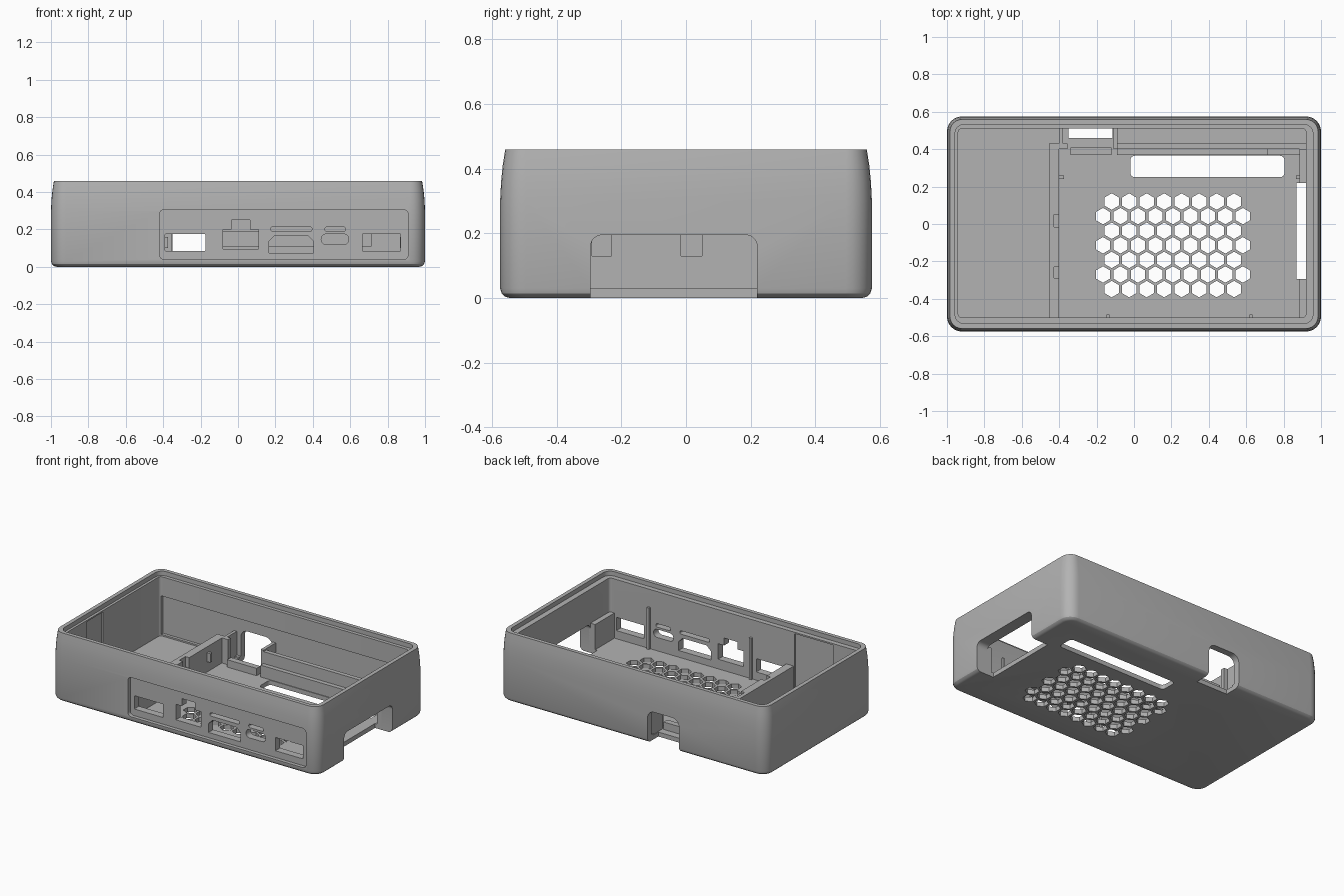
import bpy, bmesh, math

cube = bpy.data.objects.get("Cube")
if cube:
    bpy.data.objects.remove(cube, do_unlink=True)

grey = bpy.data.materials.new("plain_grey")
grey.use_nodes = True
colour = (0.45, 0.45, 0.45, 1)
grey.diffuse_color = colour
grey.node_tree.nodes["Principled BSDF"].inputs["Base Color"].default_value = colour


def rounded(u0, u1, v0, v1, r, n=6):
    """Rounded rectangle outline, counter-clockwise."""
    corners = [(u1 - r, v1 - r), (u0 + r, v1 - r), (u0 + r, v0 + r), (u1 - r, v0 + r)]
    pts = []
    for q, (cu, cv) in enumerate(corners):
        for i in range(n + 1):
            a = (q + i / n) * math.pi / 2
            pts.append((cu + r * math.cos(a), cv + r * math.sin(a)))
    return pts


def loft(bm, rings):
    """Skin a stack of equal-count rings and cap both ends."""
    rows = [[bm.verts.new(p) for p in ring] for ring in rings]
    for a, b in zip(rows, rows[1:]):
        for i in range(len(a)):
            j = (i + 1) % len(a)
            bm.faces.new((a[i], a[j], b[j], b[i]))
    bm.faces.new(rows[0][::-1])
    bm.faces.new(rows[-1])


def prism(bm, pts, axis, lo, hi):
    """Extrude a 2D outline along the x, y or z axis."""
    place = {"x": lambda u, v, w: (w, u, v),
             "y": lambda u, v, w: (u, w, v),
             "z": lambda u, v, w: (u, v, w)}[axis]
    loft(bm, [[place(u, v, w) for u, v in pts] for w in (lo, hi)])


def box(bm, x0, x1, y0, y1, z0, z1):
    prism(bm, [(x0, y0), (x1, y0), (x1, y1), (x0, y1)], "z", z0, z1)


def finish(bm, name):
    bmesh.ops.recalc_face_normals(bm, faces=bm.faces)
    mesh = bpy.data.meshes.new(name)
    bm.to_mesh(mesh)
    bm.free()
    mesh.materials.append(grey)
    ob = bpy.data.objects.new(name, mesh)
    bpy.context.collection.objects.link(ob)
    return ob


def activate(ob):
    bpy.ops.object.select_all(action="DESELECT")
    ob.select_set(True)
    bpy.context.view_layer.objects.active = ob


def cut(ob, bm):
    cutter = finish(bm, "cutter")
    cutter.hide_render = True
    mod = ob.modifiers.new("cut", "BOOLEAN")
    mod.operation, mod.solver, mod.object = "DIFFERENCE", "EXACT", cutter
    activate(ob)
    bpy.ops.object.modifier_apply(modifier=mod.name)
    bpy.data.objects.remove(cutter, do_unlink=True)


def ring(x0, x1, y0, y1, r, z):
    return [(x, y, z) for x, y in rounded(x0, x1, y0, y1, r)]


# Outer shell: rounded bottom edge, gently tapering top
bm = bmesh.new()
profile = [(0, .03), (.004, .016), (.014, .005), (.03, 0), (.3, 0),
           (.36, .003), (.41, .008), (.46, .016)]
loft(bm, [ring(-1 + d, 1 - d, -.575 + d, .575 - d, .08 - d, z) for z, d in profile])
shell = finish(bm, "case_shell")

# Cavity with a stepped lip around the rim
bm = bmesh.new()
inner, lip = (-.94, .92, -.5, .51, .02), (-.957, .957, -.533, .533, .05)
loft(bm, [ring(*inner, .03), ring(*inner, .43), ring(*lip, .43), ring(*lip, .6)])
cut(shell, bm)

# Undercut in the back wall and shallow niches in the front and side walls
bm = bmesh.new()
box(bm, -.93, .91, .45, .53, .04, .3)
box(bm, -.75, -.46, -.512, -.45, .04, .42)
box(bm, -.95, -.9, -.27, -.1, .04, .42)
cut(shell, bm)

# Recessed port panel on the front
bm = bmesh.new()
prism(bm, rounded(-.42, .91, .04, .305, .025), "y", -.7, -.55)
cut(shell, bm)

# Port holes through the front panel
bm = bmesh.new()
for u0, u1, v0, v1, r in [(-.39, -.175, .085, .175, .004), (.665, .87, .085, .175, .004),
                          (.175, .395, .19, .213, .01), (.465, .575, .19, .213, .01),
                          (.445, .592, .12, .175, .026)]:
    prism(bm, rounded(u0, u1, v0, v1, r), "y", -.7, -.45)
prism(bm, [(-.08, .095), (.11, .095), (.11, .2), (.065, .2), (.065, .25),
           (-.035, .25), (-.035, .2), (-.08, .2)], "y", -.7, -.45)
prism(bm, [(.165, .075), (.405, .075), (.405, .135), (.375, .165),
           (.195, .165), (.165, .135)], "y", -.7, -.45)

# Honeycomb vents and long slot in the floor
for row in range(7):
    count = 8 + row % 2
    for i in range(count):
        cx = .208 + (i - (count - 1) / 2) * .0935
        cy = .12 - row * .078
        prism(bm, [(cx + .044 * math.sin(k * math.pi / 3), cy + .044 * math.cos(k * math.pi / 3))
                   for k in range(6)], "z", -.1, .1)
prism(bm, rounded(-.02, .805, .25, .365, .025), "z", -.1, .1)

# Side opening and back notch, both open through the floor
prism(bm, rounded(-.295, .22, -.2, .195, .035), "x", .87, 1.1)
prism(bm, rounded(-.35, -.115, -.2, .22, .05), "y", .46, .7)
cut(shell, bm)

# Divider between the compartments, with two notches on its inner strip
bm = bmesh.new()
box(bm, -.455, -.428, -.505, .43, .02, .2)
for y0, y1, top in [(-.505, -.29, .2), (-.29, -.23, .13), (-.23, -.015, .2),
                    (-.015, .05, .13), (.05, .43, .2)]:
    box(bm, -.428, -.4, y0, y1, .02, top)
finish(bm, "divider_wall")

# Rear inner wall and its stepped ledge
bm = bmesh.new()
box(bm, -.09, .93, .4, .43, .02, .19)
box(bm, -.09, .71, .37, .4, .02, .11)
box(bm, .71, .89, .37, .4, .02, .18)
finish(bm, "rear_inner_wall")

# Pocket around the back notch
bm = bmesh.new()
box(bm, -.4, -.38, .4, .535, .02, .2)
box(bm, -.11, -.088, .4, .535, .02, .2)
box(bm, -.4, -.355, .4, .43, .02, .2)
box(bm, -.34, -.12, .37, .41, .02, .08)
finish(bm, "notch_pocket")

# Linings either side of the side opening
bm = bmesh.new()
for y0, y1 in [(-.505, -.295), (.22, .4)]:
    box(bm, .885, .93, y0, y1, .02, .2)
finish(bm, "side_linings")

# Small board clips and front ribs
bm = bmesh.new()
box(bm, -.4, -.375, .24, .26, .1, .16)
box(bm, .865, .886, .24, .26, .1, .16)
for x in (-.14, .625):
    box(bm, x - .008, x + .008, -.505, -.485, .02, .31)
finish(bm, "clips_and_ribs")

# Smooth the curved walls, keep the edges crisp
activate(shell)
bpy.ops.object.shade_smooth_by_angle(angle=math.radians(30))
